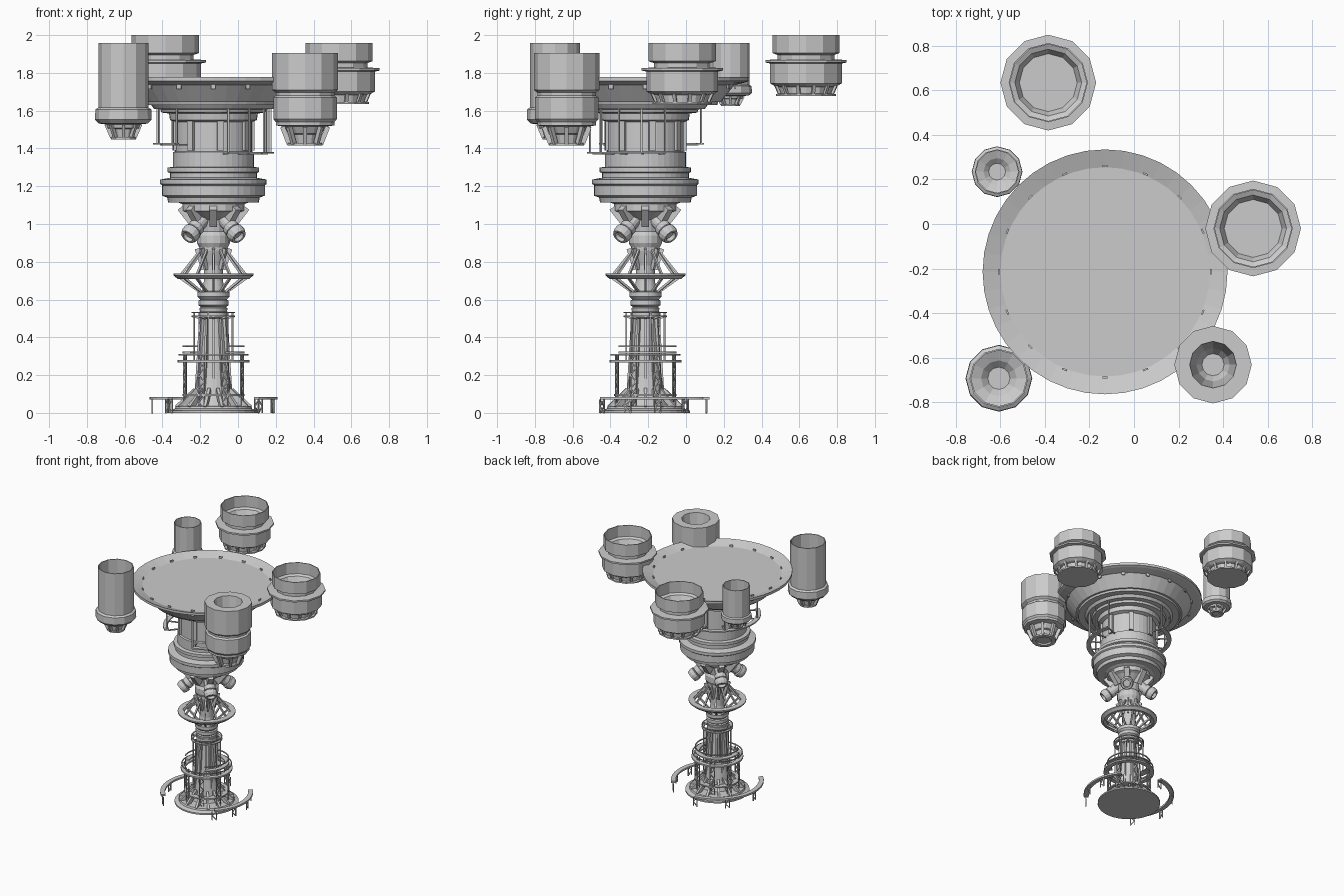
import bpy, bmesh, math
from mathutils import Vector

if "Cube" in bpy.data.objects:
    bpy.data.objects.remove(bpy.data.objects["Cube"])

AX = (-0.13, -0.215)          # main tower axis


def finish(name, bm):
    bmesh.ops.remove_doubles(bm, verts=bm.verts, dist=1e-5)
    bmesh.ops.recalc_face_normals(bm, faces=bm.faces)
    me = bpy.data.meshes.new(name)
    bm.to_mesh(me)
    bm.free()
    ob = bpy.data.objects.new(name, me)
    bpy.context.collection.objects.link(ob)
    return ob


def lathe(name, prof, c=AX, n=32, a0=0, a1=360, closed=False):
    """Revolve (radius, z) points around a vertical axis; closed joins the profile ends."""
    bm = bmesh.new()
    full = a1 - a0 == 360
    rings = []
    for i in range(n if full else n + 1):
        a = math.radians(a0 + (a1 - a0) * i / n)
        rings.append([bm.verts.new((c[0] + r * math.cos(a), c[1] + r * math.sin(a), z)) for r, z in prof])
    m = len(prof)
    for i in range(n):
        p, q = rings[i], rings[(i + 1) % len(rings)]
        for j in range(m if closed else m - 1):
            k = (j + 1) % m
            bm.faces.new((p[j], q[j], q[k], p[k]))
    if closed and not full:
        bm.faces.new(rings[0])
        bm.faces.new(rings[-1])
    return finish(name, bm)


def band(name, r0, r1, z0, z1, **kw):
    return lathe(name, [(r0, z0), (r1, z0), (r1, z1), (r0, z1)], closed=True, **kw)


def pol(r, deg, z, c=AX):
    a = math.radians(deg)
    return Vector((c[0] + r * math.cos(a), c[1] + r * math.sin(a), z))


def beams(name, segs, w, d=None):
    """Square bars between pairs of points; d is the depth in the vertical plane."""
    bm = bmesh.new()
    d = d or w
    for p, q in segs:
        ax = (q - p).normalized()
        mid = (p + q) / 2 - Vector((AX[0], AX[1], 0))
        side = ax.cross(Vector((0, 0, 1)))
        if side.length < 0.05:
            side = Vector((-mid.y, mid.x, 0))
        side.normalize()
        up = side.cross(ax)
        ends = [[bm.verts.new(o + side * w / 2 * s + up * d / 2 * t)
                 for s, t in ((-1, -1), (1, -1), (1, 1), (-1, 1))] for o in (p, q)]
        bm.faces.new(ends[0])
        bm.faces.new(ends[1])
        for j in range(4):
            k = (j + 1) % 4
            bm.faces.new((ends[0][j], ends[0][k], ends[1][k], ends[1][j]))
    return finish(name, bm)


def spokes(name, n, a, b, w, d=None, c=AX, off=0):
    return beams(name, [(pol(a[0], off + 360 * i / n, a[1], c), pol(b[0], off + 360 * i / n, b[1], c))
                        for i in range(n)], w, d)


def lattice(name, r, angles, z0, z1, half=0.016, w=0.006):
    segs = []
    for a in angles:
        da = math.degrees(half / r)
        l, h = a - da, a + da
        segs += [(pol(r, l, z0), pol(r, l, z1)), (pol(r, h, z0), pol(r, h, z1))]
        n = max(2, round((z1 - z0) / 0.035))
        for i in range(n):
            za, zb = z0 + (z1 - z0) * i / n, z0 + (z1 - z0) * (i + 1) / n
            s, t = (l, h) if i % 2 else (h, l)
            segs.append((pol(r, s, za), pol(r, t, zb)))
    return beams(name, segs, w)


# Base and tower shaft
lathe("base_plinth", [(0, 0), (.235, 0), (.235, .012), (.205, .022), (.2, .035), (.12, .04), (.1, .1),
                      (.085, .2), (.06, .5), (.075, .505), (.075, .535), (.06, .54), (0, .54)])
spokes("base_buttresses", 14, (.095, .12), (.195, .025), .016, .03)
spokes("shaft_ribs", 12, (.09, .1), (.066, .5), .012, .02)
lathe("shaft_collar", [(0, .53), (.07, .53), (.075, .555), (.065, .56), (.08, .57), (.08, .595), (.07, .6),
                       (.085, .615), (.085, .64), (.06, .645), (.05, .7), (.05, .78), (.075, .86),
                       (.075, .88), (0, .88)])

# Ground walkways and lower service platforms
for k, (s, e) in enumerate(((95, 225), (-45, 40))):
    band(f"ground_walkway_{k}", .305, .34, .07, .084, n=16, a0=s, a1=e)
    lattice(f"ground_walkway_posts_{k}", .325, [s + (e - s) * i / 3 for i in range(4)], 0, .07)
band("service_ring_low", .155, .19, .268, .28)
band("service_rail_low", .18, .186, .305, .313)
band("service_ring_mid", .13, .165, .315, .325, a0=-60, a1=200)
band("service_rail_mid", .158, .165, .35, .358, a0=-60, a1=200)
band("service_ring_base", .12, .165, .09, .1)
lattice("service_posts", .165, [i * 45 + 22 for i in range(8)], .02, .31)
band("service_ring_top", .095, .115, .507, .515)
band("service_rail_top", .108, .115, .528, .534)
spokes("top_rail_posts", 6, (.105, .28), (.105, .53), .008, off=15)
spokes("top_ring_brackets", 8, (.06, .5), (.11, .51), .01)

# Spoked ring
lathe("spoked_ring", [(.165, .712), (.19, .71), (.212, .728), (.212, .737), (.165, .737)], closed=True)
spokes("ring_upper_struts", 12, (.07, .86), (.17, .735), .012)
spokes("ring_lower_struts", 12, (.07, .638), (.175, .713), .012)
spokes("neck_fins", 8, (.085, .87), (.05, .76), .014, .03)

# Nozzle hub
lathe("nozzle_hub", [(0, .875), (.075, .875), (.088, .9), (.088, .94), (.075, .96), (.085, 1.02), (.14, 1.06),
                     (.165, 1.07), (.165, 1.105), (.2, 1.12), (0, 1.12)], n=16)
spokes("hub_brackets", 8, (.1, 1.0), (.17, 1.09), .04, .05)
for i in range(4):
    noz = lathe(f"hub_nozzle_{i}", [(0, -.02), (.036, -.02), (.036, .06), (.044, .062), (.044, .095), (.038, .1),
                                    (.05, .105), (.05, .13), (.042, .15), (.03, .15), (.026, .13), (0, .13)],
                c=(0, 0), n=14)
    a = 45 + 90 * i
    noz.location = pol(.075, a, 1.025)
    noz.rotation_euler = Vector((math.cos(math.radians(a)), math.sin(math.radians(a)), -.8)).to_track_quat('Z', 'Y').to_euler()

# Upper drum
lathe("drum", [(0, 1.115), (.24, 1.115), (.245, 1.14), (.272, 1.15), (.272, 1.205), (.282, 1.212), (.282, 1.235),
               (.23, 1.245), (.23, 1.27), (.242, 1.275), (.242, 1.298), (.215, 1.303), (.215, 1.38), (.203, 1.385),
               (.203, 1.54), (.23, 1.55), (.235, 1.585), (.275, 1.59), (.285, 1.62), (0, 1.62)], n=40)
spokes("drum_ribs", 8, (.207, 1.39), (.207, 1.56), .035, .02, off=10)

# Dish on top
lathe("dish", [(0, 1.75), (.47, 1.75), (.55, 1.778), (.55, 1.758), (.53, 1.75), (.47, 1.735), (.4, 1.645), (.385, 1.645),
               (.38, 1.63), (.33, 1.63), (.315, 1.61), (.26, 1.605), (0, 1.605)], n=40)
spokes("dish_pins", 16, (.475, 1.715), (.475, 1.765), .024, .008)

# Hanging walkways under the dish
for k, (s, e, z) in enumerate(((104, 230, 1.42), (-75, 20, 1.372))):
    band(f"hanging_walkway_{k}", .285, .32, z, z + .01, n=16, a0=s, a1=e)
    m = [s + (e - s) * i / 4 for i in range(5)]
    beams(f"hanging_rods_{k}", [(pol(.303, a, z), pol(.303, a, 1.625)) for a in m], .009)
    beams(f"hanging_braces_{k}", [(pol(.29, a, z), pol(.21, a, z)) for a in m], .009)

# Two wide flanged pods, hollow on top
for k, (c, dz) in enumerate((((-.385, .635), 0), ((.535, -.02), -.043))):
    prof = [(0, 1.86), (.13, 1.86), (.15, 1.9), (.172, 1.91), (.172, 2), (.178, 2), (.178, 1.905), (.15, 1.895),
            (.15, 1.872), (.215, 1.868), (.215, 1.855), (.19, 1.85), (.19, 1.745), (.165, 1.73), (.145, 1.725),
            (.14, 1.69), (.158, 1.688), (.158, 1.678), (0, 1.678)]
    lathe(f"wide_pod_{k}", [(r, z + dz) for r, z in prof], c=c, n=12)
    spokes(f"wide_pod_ribs_{k}", 12, (.165, 1.735 + dz), (.145, 1.69 + dz), .018, .014, c=c, off=15)


# Two tall open cylinders with a caged nozzle beneath
def tall_pod(name, c, s, top, h):
    prof = [(0, -.4), (.05, -.4), (.08, -.37), (.125, -.35), (.125, 0), (.132, 0), (.132, -.34), (.148, -.35),
            (.15, -.405), (.13, -.425), (.09, -.43), (.085, -.45), (.06, -.455), (.05, -.5), (0, -.5)]
    lathe(name, [(r * s, top + z * h) for r, z in prof], c=c, n=12)
    spokes(name + "_cage", 8, (.09 * s, top - .43 * h), (.06 * s, top - .5 * h), .016 * s, .02 * s, c=c)
    band(name + "_cage_ring", .045 * s, .066 * s, top - .51 * h, top - .497 * h, c=c, n=12)


tall_pod("tall_pod_front", (-.607, -.693), 1, 1.957, 1)
tall_pod("tall_pod_back", (-.615, .235), .76, 1.957, .65)

# Double drum pod with a central bore
DC = (.355, -.632)
lathe("double_pod", [(0, 1.66), (.05, 1.66), (.075, 1.7), (.105, 1.905), (.174, 1.905), (.174, 1.71), (.155, 1.695),
                     (.155, 1.68), (.168, 1.67), (.168, 1.555), (.155, 1.54), (.155, 1.522), (.11, 1.515),
                     (.09, 1.48), (.075, 1.475), (.065, 1.43), (0, 1.43)], c=DC, n=12)
spokes("double_pod_cage", 8, (.12, 1.515), (.085, 1.425), .02, .025, c=DC)
band("double_pod_cage_ring", .06, .092, 1.416, 1.43, c=DC, n=12)
